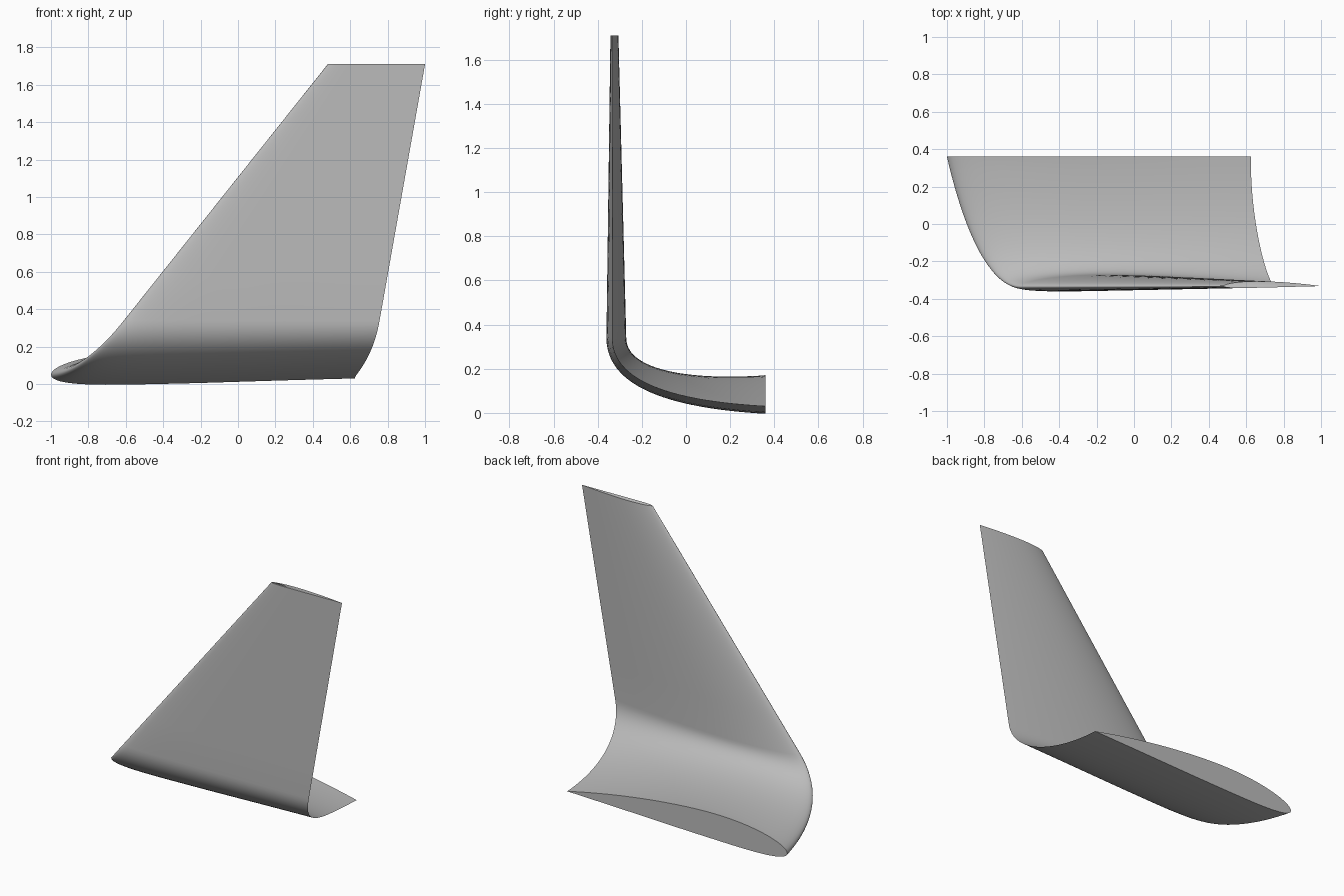
import bpy, bmesh, math
from mathutils import Vector

cube = bpy.data.objects.get("Cube")
if cube:
    bpy.data.objects.remove(cube, do_unlink=True)

grey = bpy.data.materials.new("light_grey")
grey.use_nodes = True
grey.diffuse_color = (0.5, 0.5, 0.5, 1)
grey.node_tree.nodes["Principled BSDF"].inputs["Base Color"].default_value = (0.5, 0.5, 0.5, 1)

# Leading and trailing edge curves of the bend, then the straight tips
LEAD = [Vector(p) for p in ((-1, .36, .05), (-.918, 0, .055), (-.785, -.335, .12), (-.61, -.335, .34))]
TRAIL = [Vector(p) for p in ((.625, .36, .03), (.621, 0, .05), (.718, -.335, .12), (.757, -.335, .34))]
LEAD_TIP, TRAIL_TIP = Vector((.48, -.332, 1.71)), Vector((1, -.332, 1.71))
ROOT_THICK, BEND_THICK, TIP_THICK = .172, .087, .035
HALF, BEND_STEPS, FIN_STEPS = 36, 28, 6


def bezier(p, t):
    u = 1 - t
    return p[0] * u**3 + p[1] * 3 * u * u * t + p[2] * 3 * u * t * t + p[3] * t**3


def slope(p, t):
    u = 1 - t
    return (p[1] - p[0]) * u * u + (p[2] - p[1]) * 2 * u * t + (p[3] - p[2]) * t * t


def airfoil():
    """Closed cambered section of unit thickness, from trailing edge over the top and back."""
    def height(s, side):
        half = 5 * (.2969 * math.sqrt(s) - .126 * s - .3516 * s**2 + .2843 * s**3 - .1036 * s**4)
        m = .4
        if s < m:
            camber = .25 * (2 * m * s - s * s) / m**2
        else:
            camber = .25 * (1 - 2 * m + 2 * m * s - s * s) / (1 - m)**2
        return camber + side * half
    stations = [(1 - math.cos(math.pi * i / HALF)) / 2 for i in range(HALF + 1)]
    top = [(s, height(s, 1)) for s in reversed(stations)]
    under = [(s, height(s, -1)) for s in stations[1:-1]]
    return top + under


# Span stations: leading point, trailing point, surface normal, thickness
sections = []
for i in range(BEND_STEPS + 1):
    t = i / BEND_STEPS
    d = slope(TRAIL, t)
    normal = Vector((0, d.z, -d.y)).normalized() if i else Vector((0, 0, 1))
    thick = BEND_THICK + (ROOT_THICK - BEND_THICK) * (1 - t)**1.6
    sections.append((bezier(LEAD, t), bezier(TRAIL, t), normal, thick))
for i in range(1, FIN_STEPS + 1):
    t = i / FIN_STEPS
    sections.append((LEAD[3].lerp(LEAD_TIP, t), TRAIL[3].lerp(TRAIL_TIP, t),
                     Vector((0, 1, 0)), BEND_THICK + (TIP_THICK - BEND_THICK) * t))

# Loft the sections into one closed skin
bm = bmesh.new()
profile = airfoil()
rings = [[bm.verts.new(lead.lerp(trail, s) + normal * h * thick) for s, h in profile]
         for lead, trail, normal, thick in sections]
for a, b in zip(rings, rings[1:]):
    for j in range(len(a)):
        k = (j + 1) % len(a)
        bm.faces.new((a[j], a[k], b[k], b[j]))
bm.faces.new(rings[0])
bm.faces.new(rings[-1])
bmesh.ops.recalc_face_normals(bm, faces=bm.faces)

mesh = bpy.data.meshes.new("winglet")
bm.to_mesh(mesh)
bm.free()
mesh.materials.append(grey)
winglet = bpy.data.objects.new("winglet", mesh)
bpy.context.collection.objects.link(winglet)
bpy.context.view_layer.objects.active = winglet
winglet.select_set(True)
bpy.ops.object.shade_smooth_by_angle(angle=math.radians(55))
